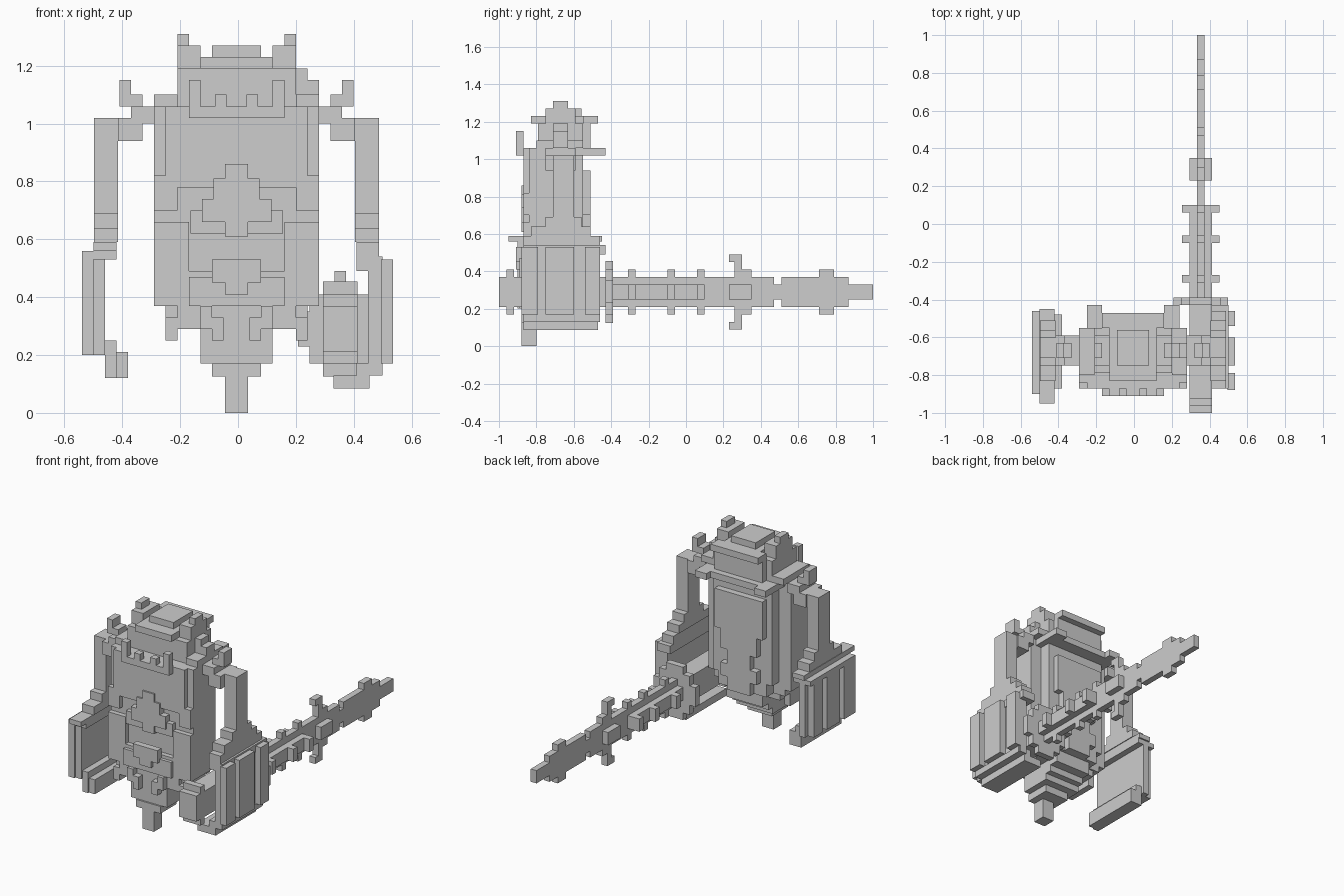
import bpy, bmesh

CX = -0.005  # symmetry plane of the body

grey = bpy.data.materials.new("stone_grey")
grey.diffuse_color = (0.61, 0.61, 0.61, 1)


def part(name, boxes, mirror=False):
    """One object: the merged outer skin of blocks (x0, x1, y0, y1, z0, z1)."""
    boxes = list(boxes)
    if mirror:
        boxes += [(2 * CX - b[1], 2 * CX - b[0]) + tuple(b[2:]) for b in boxes]
    boxes = [[round(v, 3) for v in b] for b in boxes]
    cuts = [sorted({v for b in boxes for v in b[2 * a:2 * a + 2]}) for a in range(3)]
    cells = set()
    for b in boxes:
        r = [range(cuts[a].index(b[2 * a]), cuts[a].index(b[2 * a + 1])) for a in range(3)]
        cells |= {(i, j, k) for i in r[0] for j in r[1] for k in r[2]}
    bm = bmesh.new()
    for c in cells:
        for a in range(3):
            for s in (0, 1):
                n = list(c)
                n[a] += 2 * s - 1
                if tuple(n) in cells:
                    continue
                u, w = (a + 1) % 3, (a + 2) % 3
                ring = [(0, 0), (1, 0), (1, 1), (0, 1)]
                verts = []
                for du, dw in (ring if s else ring[::-1]):
                    p = list(c)
                    p[a] += s
                    p[u] += du
                    p[w] += dw
                    verts.append(bm.verts.new([cuts[q][p[q]] for q in range(3)]))
                bm.faces.new(verts)
    bmesh.ops.remove_doubles(bm, verts=bm.verts, dist=1e-5)
    bmesh.ops.dissolve_limit(bm, angle_limit=0.01, verts=bm.verts, edges=bm.edges)
    me = bpy.data.meshes.new(name)
    bm.to_mesh(me)
    bm.free()
    me.materials.append(grey)
    bpy.context.collection.objects.link(bpy.data.objects.new(name, me))


def mid(w, *rest):
    """Block centred on the body plane, w = half width."""
    return (CX - w, CX + w, *rest)


def both(x0, x1, *rest):
    """A block and its mirror image."""
    return [(x0, x1, *rest), (2 * CX - x1, 2 * CX - x0, *rest)]


# torso core, chest plate, emblem and stepped back shield
part("torso", [
    mid(.285, -.84, -.62, .49, 1.06), mid(.245, -.87, -.84, .78, 1.06),
    mid(.245, -.62, -.51, 1.02, 1.06),
    mid(.04, -.88, -.84, .81, .86), mid(.08, -.88, -.84, .70, .81),
    mid(.12, -.88, -.84, .66, .74), mid(.04, -.88, -.84, .61, .66),
    mid(.16, -.87, -.84, .62, .70),
    *both(.20, .28, -.87, -.84, .70, .82), *both(.16, .28, -.87, -.84, .49, .66),
    *both(.20, .28, -.80, -.55, 1.06, 1.10),
    # back shield
    mid(.205, -.62, -.55, .54, 1.02),
    mid(.165, -.55, -.51, .70, .94), mid(.125, -.55, -.51, .58, .70),
    mid(.08, -.55, -.51, .49, .58),
])

# belt, buckle and skirt stepping down to the front tail
part("belt_and_skirt", [
    mid(.285, -.87, -.62, .37, .49), mid(.205, -.62, -.55, .41, .54),
    mid(.125, -.55, -.51, .41, .49), mid(.08, -.55, -.51, .33, .41),
    mid(.085, -.91, -.87, .45, .53), mid(.165, -.89, -.87, .37, .47),
    mid(.04, -.91, -.87, .41, .45),
    mid(.165, -.62, -.55, .33, .41), mid(.245, -.84, -.62, .33, .37),
    mid(.205, -.84, -.63, .29, .33), mid(.125, -.63, -.57, .25, .33),
    mid(.125, -.80, -.63, .21, .29), mid(.125, -.80, -.67, .17, .21),
    mid(.085, -.80, -.72, .125, .17),
    *both(.20, .24, -.87, -.67, .25, .33), *both(.12, .20, -.87, -.84, .29, .37),
    *both(.04, .08, -.91, -.87, .25, .33), *both(.08, .12, -.91, -.87, .29, .37),
    # front tail
    mid(.125, -.87, -.80, .17, .37), mid(.085, -.88, -.80, .125, .17),
    mid(.04, -.88, -.80, 0, .125),
])

# helmet with rims, crest and side horns
part("helmet", [
    mid(.165, -.79, -.51, 1.06, 1.19),
    mid(.125, -.83, -.75, 1.19, 1.23), mid(.165, -.55, -.47, 1.19, 1.23),
    mid(.125, -.75, -.55, 1.19, 1.23), mid(.085, -.75, -.56, 1.23, 1.27),
    *both(.12, .20, -.75, -.59, 1.06, 1.27), *both(.16, .20, -.71, -.63, 1.27, 1.31),
    *both(.16, .20, -.79, -.55, 1.06, 1.19),
    (.195, .24, -.71, -.63, 1.06, 1.19), (.24, .28, -.71, -.63, 1.06, 1.15),
])
part("collar", [
    mid(.165, -.91, -.87, 1.02, 1.06), mid(.205, -.51, -.47, 1.02, 1.06),
    *both(.12, .16, -.91, -.87, 1.06, 1.15), *both(.03, .07, -.91, -.87, 1.06, 1.10),
    *both(.16, .24, -.47, -.43, 1.02, 1.06), *both(.19, .24, -.51, -.47, 1.02, 1.06),
])

# shoulders, upper arms and stepped elbows
part("arms", [
    (.28, .36, -.75, -.59, 1.00, 1.06), (.32, .405, -.75, -.59, .94, 1.02),
    (.32, .36, -.71, -.63, 1.06, 1.10), (.36, .40, -.71, -.63, 1.06, 1.15),
    (.405, .487, -.71, -.60, .60, 1.02),
    (.405, .487, -.75, -.56, .64, .69), (.405, .487, -.83, -.51, .59, .64),
], True)

# left forearm guard: cuff, plate, outer ribs and bottom lip
part("left_forearm", [
    (-.54, -.42, -.90, -.46, .53, .56), (-.50, -.42, -.95, -.45, .56, .59),
    (-.50, -.46, -.89, -.46, .20, .53),
    (-.46, -.42, -.88, -.48, .12, .25), (-.42, -.38, -.87, -.48, .12, .21),
    (-.54, -.50, -.90, -.79, .20, .56), (-.54, -.50, -.75, -.62, .20, .56),
    (-.54, -.50, -.58, -.49, .20, .56),
])

# right forearm guard
part("right_forearm", [
    (.41, .50, -.87, -.43, .49, .54), (.41, .487, -.87, -.46, .54, .59),
    (.45, .495, -.87, -.46, .13, .49),
    (.41, .50, -.87, -.47, .13, .17), (.33, .455, -.87, -.47, .085, .13),
    (.495, .535, -.88, -.79, .17, .53), (.495, .535, -.75, -.60, .17, .53),
    (.495, .535, -.54, -.46, .17, .53),
])

# weapon: pommel, grip, guard, cross-shaped shaft with rings
SX, SZ = .353, .29


def rod(w, h, y0, y1):
    return (SX - w, SX + w, y0, y1, SZ - h, SZ + h)


part("handle", [
    rod(.06, .08, -1.0, -.43), rod(.06, .12, -.96, -.92),
    rod(.145, .06, -.43, -.39), rod(.06, .165, -.43, -.39), rod(.105, .12, -.43, -.39),
    rod(.06, .04, -.39, .10), rod(.02, .08, -.39, .10),
    *[b for y in (-.31, -.10, .06)
      for b in (rod(.10, .04, y, y + .04), rod(.02, .12, y, y + .04))],
])

# blade, tip and the pair of hooks
hooks = []
for s in (1, -1):
    for y0, y1, a, b in ((.23, .30, .16, .20), (.26, .30, .08, .16), (.30, .35, .08, .12)):
        z0, z1 = sorted((SZ + s * a, SZ + s * b))
        hooks.append((SX - .02, SX + .02, y0, y1, z0, z1))
part("blade", hooks + [
    rod(.02, .08, .10, .47), rod(.02, .04, .47, .51), rod(.02, .08, .51, .87),
    rod(.02, .12, .71, .79), rod(.02, .04, .87, 1.0), rod(.06, .04, .23, .35),
])
